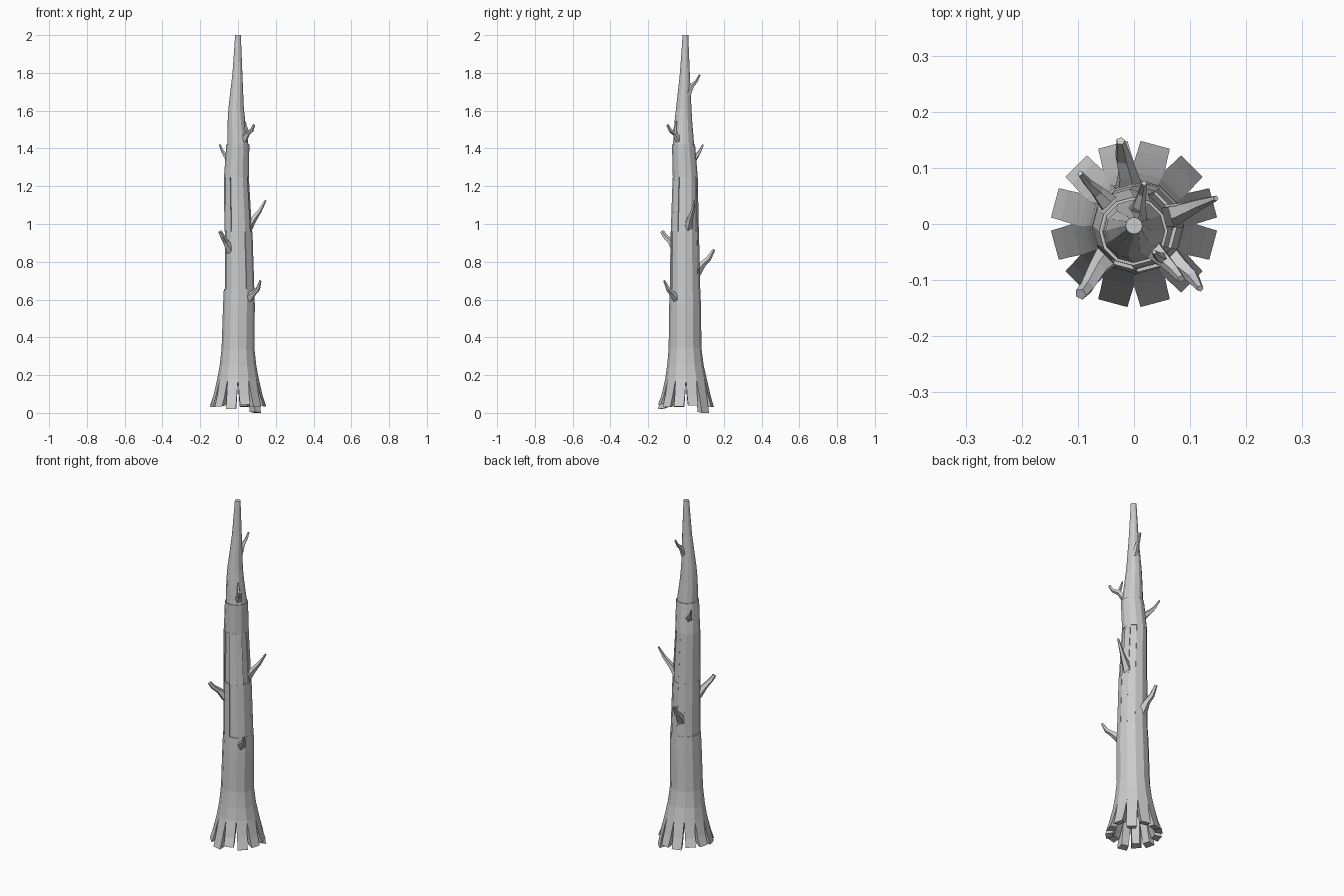
import bpy, bmesh, math, random
from mathutils import Vector

random.seed(4)
SIDES = 12
STEP = math.tau / SIDES

cube = bpy.data.objects.get("Cube")
if cube:
    bpy.data.objects.remove(cube)

bark = bpy.data.materials.new("grey bark")
bark.use_nodes = True
GREY = (0.6, 0.6, 0.6, 1)
bark.diffuse_color = GREY
bark.node_tree.nodes["Principled BSDF"].inputs["Base Color"].default_value = GREY


def finish(bm, name):
    bmesh.ops.recalc_face_normals(bm, faces=bm.faces[:])
    mesh = bpy.data.meshes.new(name)
    bm.to_mesh(mesh)
    bm.free()
    mesh.materials.append(bark)
    ob = bpy.data.objects.new(name, mesh)
    bpy.context.collection.objects.link(ob)
    return ob


def loft(bm, loops):
    """Skin closed loops of points and cap both ends."""
    rings = [[bm.verts.new(p) for p in loop] for loop in loops]
    n = len(rings[0])
    for a, b in zip(rings, rings[1:]):
        for i in range(n):
            j = (i + 1) % n
            bm.faces.new((a[i], a[j], b[j], b[i]))
    bm.faces.new(rings[0][::-1])
    bm.faces.new(rings[-1])


def polar(r, angle, z, cx=0, cy=0):
    return Vector((cx + r * math.cos(angle), cy + r * math.sin(angle), z))


# Trunk: height, centre x, centre y, radius; repeated heights are bark steps
PROFILE = [
    (0.18, 0, 0, 0.110), (0.25, 0, -0.003, 0.097), (0.34, 0, -0.005, 0.087),
    (0.57, 0.005, -0.005, 0.084), (0.655, 0.006, -0.005, 0.081),
    (0.655, 0.006, -0.005, 0.075), (0.96, 0.001, -0.006, 0.070),
    (0.96, 0.001, -0.006, 0.069), (1.25, -0.008, -0.004, 0.061),
    (1.25, -0.008, -0.004, 0.066), (1.42, -0.001, -0.013, 0.061),
    (1.42, -0.001, -0.013, 0.056), (1.54, -0.008, -0.014, 0.047),
    (1.61, -0.010, -0.012, 0.041), (1.8, -0.003, -0.006, 0.026),
    (2.0, 0, -0.003, 0.015)]
bm = bmesh.new()
loft(bm, [[polar(r, i * STEP, z, cx, cy) for i in range(SIDES)]
          for z, cx, cy, r in PROFILE])
finish(bm, "trunk")


# Bark plates: slightly raised strips on most facets of the two middle bands
def plates(name, low, high, lift, skipped):
    bm = bmesh.new()
    for i in range(SIDES):
        if i in skipped:
            continue
        extra = lift + random.uniform(-0.001, 0.001)
        loops = []
        for z, cx, cy, r in (low, high):
            loops.append([polar(r + d, (i + k) * STEP, z, cx, cy)
                          for d, k in ((-0.004, 0), (-0.004, 1), (extra, 1), (extra, 0))])
        loft(bm, loops)
    finish(bm, name)


plates("lower_bark_plates", PROFILE[5], PROFILE[6], 0.005, (5, 6, 9))
plates("upper_bark_plates", PROFILE[7], PROFILE[8], 0.005, (1, 8, 11))

# Splayed root fingers, one under each trunk facet
DROPS = [0.04, 0, 0.03, 0.03, 0.045, 0.04, 0.03, 0.035, 0.02, 0.045, 0.03, 0.035]
bm = bmesh.new()
for i, foot in enumerate(DROPS):
    mid = (i + 0.5) * STEP
    out = Vector((math.cos(mid), math.sin(mid), 0))
    side = Vector((-out.y, out.x, 0))
    loops = []
    for dist, z, half, thick in ((0.146, foot, 0.027, 0.038),
                                 (0.128, 0.09, 0.0275, 0.034),
                                 (0.106, 0.18, 0.0285, 0.03)):
        centre = out * dist + Vector((0, 0, z))
        inner = centre - out * thick + Vector((0, 0, 0.006 if z == foot else 0))
        loops.append([centre - side * half, centre + side * half,
                      inner + side * half * 0.75, inner - side * half * 0.75])
    loft(bm, loops)
finish(bm, "root_fingers")


# Broken branch stubs: tapered tubes along short bent paths
def branch(name, points, radii):
    pts = [Vector(p) for p in points]
    bm = bmesh.new()
    loops = []
    for i, p in enumerate(pts):
        d = (pts[min(i + 1, len(pts) - 1)] - pts[max(i - 1, 0)]).normalized()
        u = d.cross(Vector((0, 0, 1))).normalized()
        v = u.cross(d)
        loops.append([p + (u * math.cos(a) + v * math.sin(a)) * radii[i]
                      for a in (k * math.tau / 5 for k in range(5))])
    loft(bm, loops)
    finish(bm, name)


THIN = (0.027, 0.017, 0.011, 0.005)
SMALL = (0.02, 0.012, 0.008, 0.005)
branch("left_branch", [(0.05, 0.01, 0.98), (0.085, 0.022, 1.03),
                       (0.115, 0.035, 1.07), (0.146, 0.046, 1.125)], THIN)
branch("low_front_branch", [(0.05, -0.045, 0.60), (0.083, -0.075, 0.635),
                            (0.105, -0.095, 0.655), (0.118, -0.115, 0.70)],
       (0.026, 0.016, 0.012, 0.006))
branch("right_front_branch", [(-0.04, -0.05, 0.86), (-0.065, -0.08, 0.905),
                              (-0.083, -0.112, 0.935), (-0.095, -0.125, 0.96)],
       (0.026, 0.017, 0.013, 0.011))
branch("back_branch", [(-0.008, 0.05, 0.74), (-0.012, 0.09, 0.79),
                       (-0.02, 0.118, 0.815), (-0.024, 0.148, 0.865)],
       (0.03, 0.018, 0.015, 0.008))
branch("high_right_branch", [(-0.04, 0.03, 1.335), (-0.065, 0.057, 1.36),
                             (-0.082, 0.073, 1.385), (-0.096, 0.09, 1.42)], SMALL)
branch("high_front_branch", [(0.03, -0.04, 1.445), (0.05, -0.06, 1.48),
                             (0.072, -0.083, 1.495), (0.084, -0.098, 1.525)],
       (0.02, 0.014, 0.010, 0.007))
branch("high_front_twig", [(0.052, -0.062, 1.48), (0.042, -0.057, 1.51),
                           (0.036, -0.05, 1.545)], (0.011, 0.008, 0.004))
branch("top_back_branch", [(0.004, 0.008, 1.685), (0.009, 0.034, 1.735),
                           (0.014, 0.055, 1.755), (0.018, 0.073, 1.79)], SMALL)
